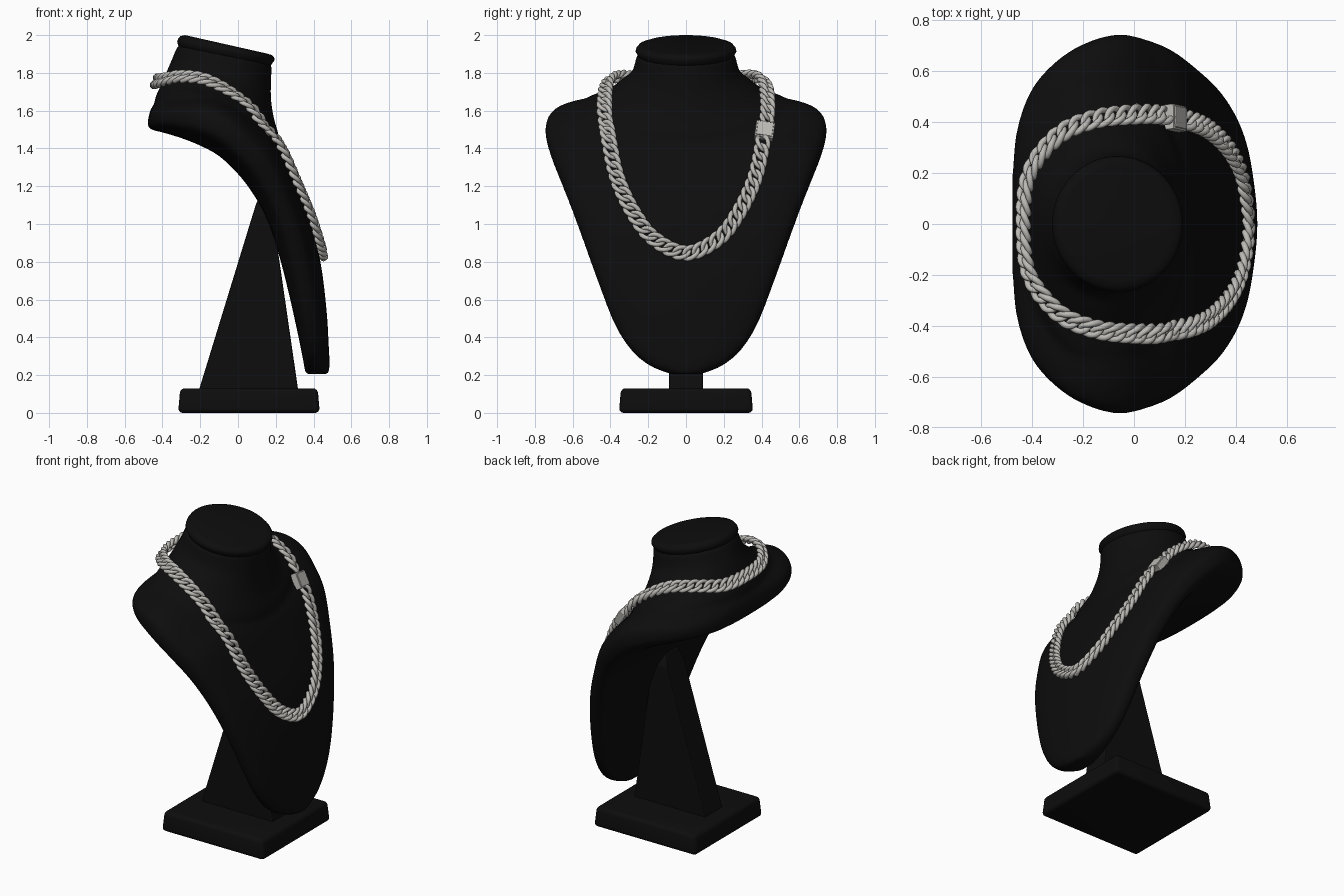
import bpy, bmesh, math
from mathutils import Vector, Matrix
from mathutils.bvhtree import BVHTree

cube = bpy.data.objects.get("Cube")
if cube:
    bpy.data.objects.remove(cube)


def material(name, color):
    m = bpy.data.materials.new(name)
    m.use_nodes = True
    m.diffuse_color = (*color, 1)
    bsdf = m.node_tree.nodes["Principled BSDF"]
    bsdf.inputs["Base Color"].default_value = (*color, 1)
    bsdf.inputs["Roughness"].default_value = 0.6
    return m


black = material("black", (0.004, 0.004, 0.004))
silver = material("silver", (0.5, 0.49, 0.46))


def finish(name, bm, mat, smooth=True):
    bmesh.ops.recalc_face_normals(bm, faces=bm.faces)
    for f in bm.faces:
        f.smooth = smooth
    me = bpy.data.meshes.new(name)
    bm.to_mesh(me)
    bm.free()
    me.materials.append(mat)
    ob = bpy.data.objects.new(name, me)
    bpy.context.collection.objects.link(ob)
    return ob


def bevel(ob, width, segments=3):
    mod = ob.modifiers.new("rounded edges", 'BEVEL')
    mod.width, mod.segments = width, segments


def spline(pts, steps, closed=False):
    """Smooth curve through points of any dimension."""
    n, out = len(pts), []
    pick = lambda i: Vector(pts[i % n] if closed else pts[max(0, min(n - 1, i))])
    for i in range(n if closed else n - 1):
        a, b, c, d = (pick(i + k) for k in (-1, 0, 1, 2))
        for j in range(steps):
            t = j / steps
            out.append(0.5 * (2 * b + (c - a) * t + (2 * a - 5 * b + 4 * c - d) * t ** 2
                              + (3 * b - a - 3 * c + d) * t ** 3))
    return out if closed else out + [pick(n - 1)]


def loft(bm, rings, closed=False):
    rows = [[bm.verts.new(p) for p in r] for r in rings]
    n = len(rows[0])
    pairs = list(zip(rows, rows[1:])) + ([(rows[-1], rows[0])] if closed else [])
    for a, b in pairs:
        for i in range(n):
            bm.faces.new((a[i], a[(i + 1) % n], b[(i + 1) % n], b[i]))
    if not closed:
        bm.faces.new(rows[0])
        bm.faces.new(rows[-1])


ANGLES = [math.tau * i / 64 for i in range(64)]


def neck_ring(fx, fz, bx, bz, ry, lift):
    """Tilted ellipse from a front point to a back point, raised at the sides."""
    mx, mz, hx, hz = (fx + bx) / 2, (fz + bz) / 2, (fx - bx) / 2, (fz - bz) / 2
    return [(mx + hx * math.cos(t), ry * math.sin(t),
             mz + hz * math.cos(t) + lift * math.sin(t) ** 2) for t in ANGLES]


def sheet_ring(ux, uz, fx, fz, w):
    """Rounded section between the underside and front, half width w."""
    ring = []
    for t in ANGLES:
        s, c = math.sin(t), math.cos(t)
        v = 0.5 + 0.5 * math.copysign(abs(s) ** (0.75 if s > 0 else 0.5), s)
        ring.append((ux + (fx - ux) * v, w * c, uz + (fz - uz) * v))
    return ring


# Bust: curved chest and shoulder sheet, blended with the neck
# (underside x, z, front x, z, half width)
sheet = [(-.48, 1.52, -.475, 1.56, .2), (-.46, 1.50, -.455, 1.62, .38),
         (-.40, 1.485, -.39, 1.66, .54), (-.30, 1.455, -.27, 1.69, .655),
         (-.20, 1.415, -.13, 1.70, .72), (-.10, 1.36, 0, 1.64, .745),
         (0, 1.265, .12, 1.53, .72), (.08, 1.16, .215, 1.43, .68),
         (.15, 1.03, .30, 1.24, .62), (.21, .86, .385, 1.02, .55),
         (.265, .65, .44, .78, .47), (.31, .45, .47, .53, .385),
         (.335, .33, .48, .36, .30), (.35, .25, .485, .26, .2),
         (.355, .205, .48, .205, .08)]
# (front x, z, back x, z, half width, side lift)
neck = [(.18, 1.85, -.318, 1.95, .26, 0), (.175, 1.75, -.355, 1.86, .285, 0),
        (.175, 1.66, -.385, 1.79, .34, .035), (.19, 1.56, -.415, 1.72, .42, .06),
        (.215, 1.47, -.44, 1.66, .55, .075), (.21, 1.42, -.44, 1.58, .58, 0)]
bm = bmesh.new()
loft(bm, [sheet_ring(*p) for p in spline(sheet, 4)])
loft(bm, [neck_ring(*p) for p in spline(neck, 4)])
bust = finish("bust", bm, black)
mod = bust.modifiers.new("blend", 'REMESH')
mod.mode, mod.voxel_size, mod.use_smooth_shade = 'VOXEL', 0.014, True
mod = bust.modifiers.new("soften", 'SMOOTH')
mod.factor, mod.iterations = 0.5, 10

# Neck cap with a small lip
cap = [(.15, 1.903, -.28, 2.0, .225, 0), (.178, 1.895, -.305, 1.995, .25, 0),
       (.192, 1.88, -.317, 1.98, .263, 0), (.192, 1.865, -.322, 1.965, .267, 0),
       (.182, 1.852, -.318, 1.95, .258, 0), (.17, 1.83, -.31, 1.93, .25, 0)]
bm = bmesh.new()
loft(bm, [neck_ring(*p) for p in cap])
finish("neck_cap", bm, black)

# Stand: tapered upright
bm = bmesh.new()
loft(bm, [[(x0, -w, z), (x1, -w, z), (x1, w, z), (x0, w, z)]
          for x0, x1, w, z in ((-.21, .32, .09, .11), (.075, .185, .09, 1.04),
                               (.10, .17, .06, 1.12))])
bevel(finish("stand_upright", bm, black, False), 0.008, 2)

# Base plinth
bm = bmesh.new()
bmesh.ops.create_cube(bm, size=1, matrix=Matrix.Translation((.058, 0, .065))
                      @ Matrix.Diagonal((.75, .71, .13, 1)))
for v in bm.verts:
    if v.co.z > .1:
        v.co.x = .058 + (v.co.x - .058) * .97
        v.co.y *= .97
bevel(finish("base", bm, black), 0.025, 4)

# Necklace path, resting on the bust
half = [(-.41, .2, 1.76), (-.3, .345, 1.78), (-.16, .41, 1.76), (0, .43, 1.67),
        (.12, .42, 1.53), (.2, .40, 1.40), (.29, .36, 1.23), (.365, .28, 1.06),
        (.415, .17, .92)]
path = [(-.435, 0, 1.755)] + half + [(.445, 0, .845)]
path += [(x, -y, z) for x, y, z in reversed(half)]
curve = spline(path, 40, True)
lengths = [(curve[(i + 1) % len(curve)] - p).length for i, p in enumerate(curve)]
total, count = sum(lengths), 72
surface = BVHTree.FromObject(bust, bpy.context.evaluated_depsgraph_get())


def frame_at(s):
    """Matrix with x along the chain and z away from the bust."""
    i = 0
    while s > lengths[i]:
        s -= lengths[i]
        i += 1
    nxt = curve[(i + 1) % len(curve)]
    p, tangent = curve[i].lerp(nxt, s / lengths[i]), (nxt - curve[i]).normalized()
    co, nor, _, _ = surface.find_nearest(p)
    depth = (p - co).dot(nor)
    p = p + nor * max(0, 0.022 - depth)
    side = nor.cross(tangent).normalized()
    up = tangent.cross(side)
    return Matrix.Translation(p) @ Matrix((tangent, side, up)).transposed().to_4x4()


# Interlocking twisted curb links
clasp_at = min(range(len(curve)),
               key=lambda i: (curve[i] - Vector((.15, .415, 1.48))).length)
clasp_frame = frame_at(sum(lengths[:clasp_at]) + 1e-5)
bm = bmesh.new()
for k in range(count):
    m = frame_at((k + 0.5) * total / count)
    if (m.translation - clasp_frame.translation).length < 0.045:
        continue
    rings = []
    for i in range(20):
        a = math.tau * i / 20
        out = Vector((math.cos(a), math.sin(a), 0))
        y = .031 * out.y
        mid = Vector((.037 * out.x + .45 * y, y, -.010 * math.sin(2 * a)))
        rings.append([m @ (mid + out * .013 * math.cos(b)
                           + Vector((0, 0, .014 * math.sin(b))))
                      for b in (math.tau * j / 8 for j in range(8))])
    loft(bm, rings, True)
finish("chain_links", bm, silver)

# Box clasp with a raised lid
for name, dims, lift in (("clasp", (.10, .10, .044), 0), ("clasp_lid", (.085, .085, .01), .024)):
    bm = bmesh.new()
    bmesh.ops.create_cube(bm, size=1, matrix=clasp_frame
                          @ Matrix.Translation((0, 0, lift)) @ Matrix.Diagonal((*dims, 1)))
    bevel(finish(name, bm, silver, False), 0.004, 2)
